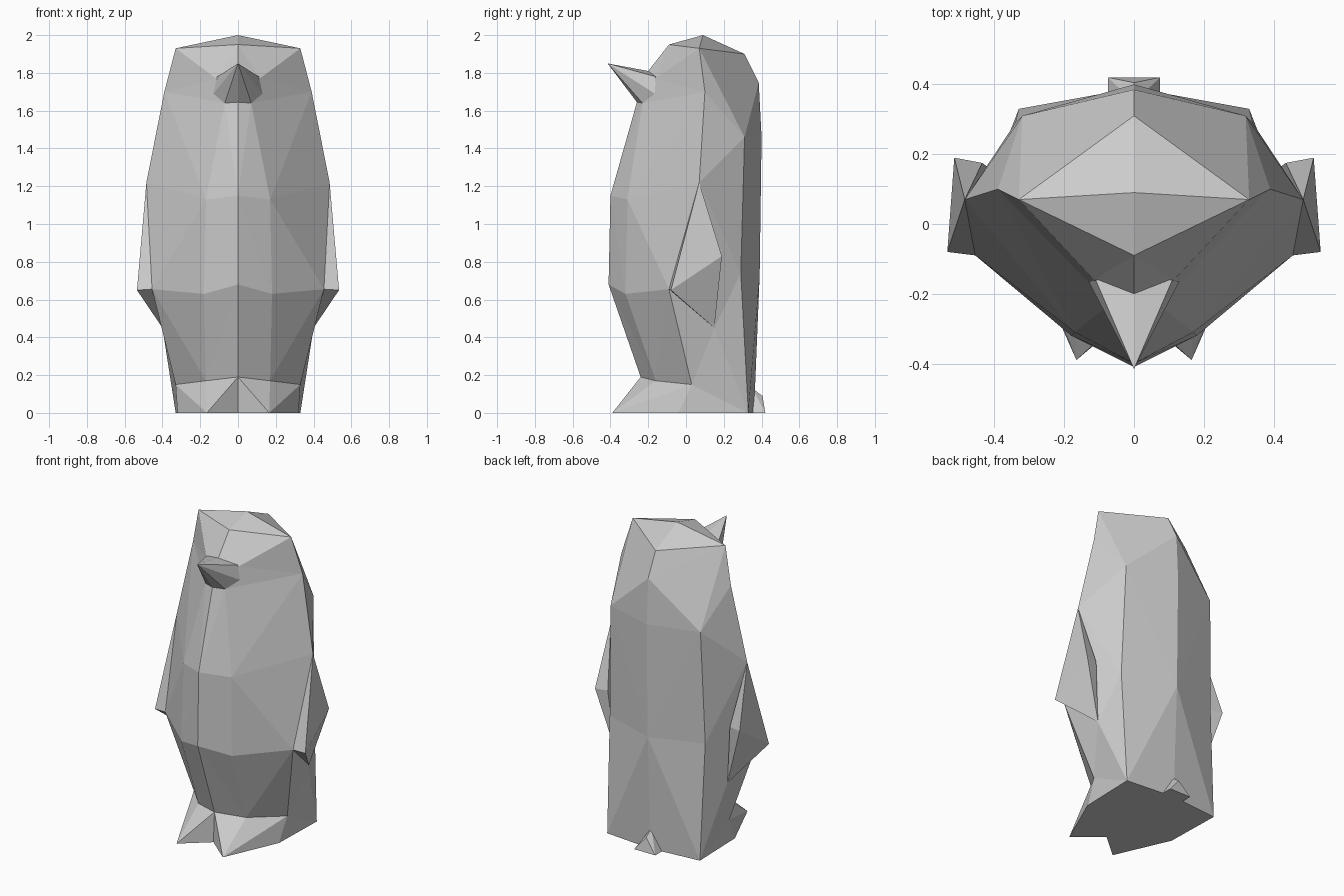
import bpy, bmesh
from mathutils import Vector as V

if "Cube" in bpy.data.objects:
    bpy.data.objects.remove(bpy.data.objects["Cube"])


def finish(bm, name):
    bmesh.ops.recalc_face_normals(bm, faces=bm.faces[:])
    me = bpy.data.meshes.new(name)
    bm.to_mesh(me)
    bm.free()
    ob = bpy.data.objects.new(name, me)
    bpy.context.collection.objects.link(ob)
    return ob


def flip(p, s):
    return (p[0] * s, p[1], p[2])


def hull(name, points, sides=(1,)):
    """Faceted solid around a few points, mirrored for each listed side."""
    bm = bmesh.new()
    for s in sides:
        for p in points:
            bm.verts.new(flip(p, s))
    bmesh.ops.remove_doubles(bm, verts=bm.verts[:], dist=0.0005)
    bmesh.ops.convex_hull(bm, input=bm.verts[:])
    bmesh.ops.delete(bm, geom=[v for v in bm.verts if not v.link_faces], context='VERTS')
    return finish(bm, name)


# Shared points on the right half
ankle_mid, ankle_front, ankle_side = (0, -.24, .19), (.17, -.16, .17), (.33, .03, .15)
notch, sole_side = (0, -.25, 0), (.32, -.04, 0)
heel, heel_mid = (.33, .33, 0), (0, .36, 0)
hip, wing_low = (.455, -.09, .655), (.40, .15, .45)
shoulder = (.485, .07, 1.22)
nape, nape_mid = (.32, .31, 1.46), (0, .40, 1.46)
cheek, brow = (.39, .10, 1.70), (.33, .07, 1.93)
occiput, crown_back = (0, .385, 1.75), (0, .31, 1.90)
crown_front, crown = (0, -.09, 1.95), (0, .09, 2.0)
beak_low, beak_low_side = (0, -.26, 1.645), (.07, -.23, 1.64)
beak_top = (0, -.20, 1.81)

# Body: half rings from front centre round to back centre
rings = [
    [notch, (.17, -.15, 0), sole_side, heel, heel, heel_mid],
    [ankle_mid, ankle_front, ankle_side, wing_low, heel, heel_mid],
    [(0, -.41, .68), (.18, -.32, .63), hip, wing_low, (.34, .29, .74), (0, .39, .73)],
    [(0, -.40, 1.15), (.17, -.31, 1.13), shoulder, shoulder, nape, nape_mid],
    [beak_low, beak_low_side, cheek, cheek, nape, nape_mid],
    [beak_top, (.115, -.16, 1.77), brow, brow, occiput, occiput],
    [crown_front, crown_front, brow, brow, crown_back, crown_back],
    [crown] * 6,
]
bm = bmesh.new()


def add_face(points, s):
    pts = [p for i, p in enumerate(points) if p not in points[:i]]
    if len(pts) > 2:
        bm.faces.new([bm.verts.new(flip(p, s)) for p in pts])


def girth(p, q):
    m = (V(p) + V(q)) / 2
    return m.x ** 2 + m.y ** 2


for s in (1, -1):
    for lo, hi in zip(rings, rings[1:]):
        for j in range(5):
            a, b, c, d = lo[j], lo[j + 1], hi[j + 1], hi[j]
            if len({a, b, c, d}) < 4:
                add_face([a, b, c, d], s)
            elif girth(a, c) > girth(b, d):
                add_face([a, b, c], s)
                add_face([a, c, d], s)
            else:
                add_face([a, b, d], s)
                add_face([b, c, d], s)
    add_face(rings[0], s)
bmesh.ops.remove_doubles(bm, verts=bm.verts[:], dist=0.0005)
finish(bm, "body")

# Beak
hull("beak", [beak_top, (.11, -.16, 1.78), (.13, -.165, 1.69), beak_low_side,
              beak_low, (0, -.415, 1.85)], (1, -1))

# Flippers and feet
for side, s in (("right", 1), ("left", -1)):
    hull("flipper_" + side, [shoulder, (.535, -.08, .65), hip, (.515, .19, .83),
                             wing_low, (.435, .175, .83)], (s,))
    hull("foot_" + side, [(.165, -.39, 0), ankle_front, ankle_mid, ankle_side,
                          notch, sole_side], (s,))

# Tail
hull("tail", [(.075, .42, 0), (.075, .33, 0), (0, .35, .13), (0, .405, .09)], (1, -1))
